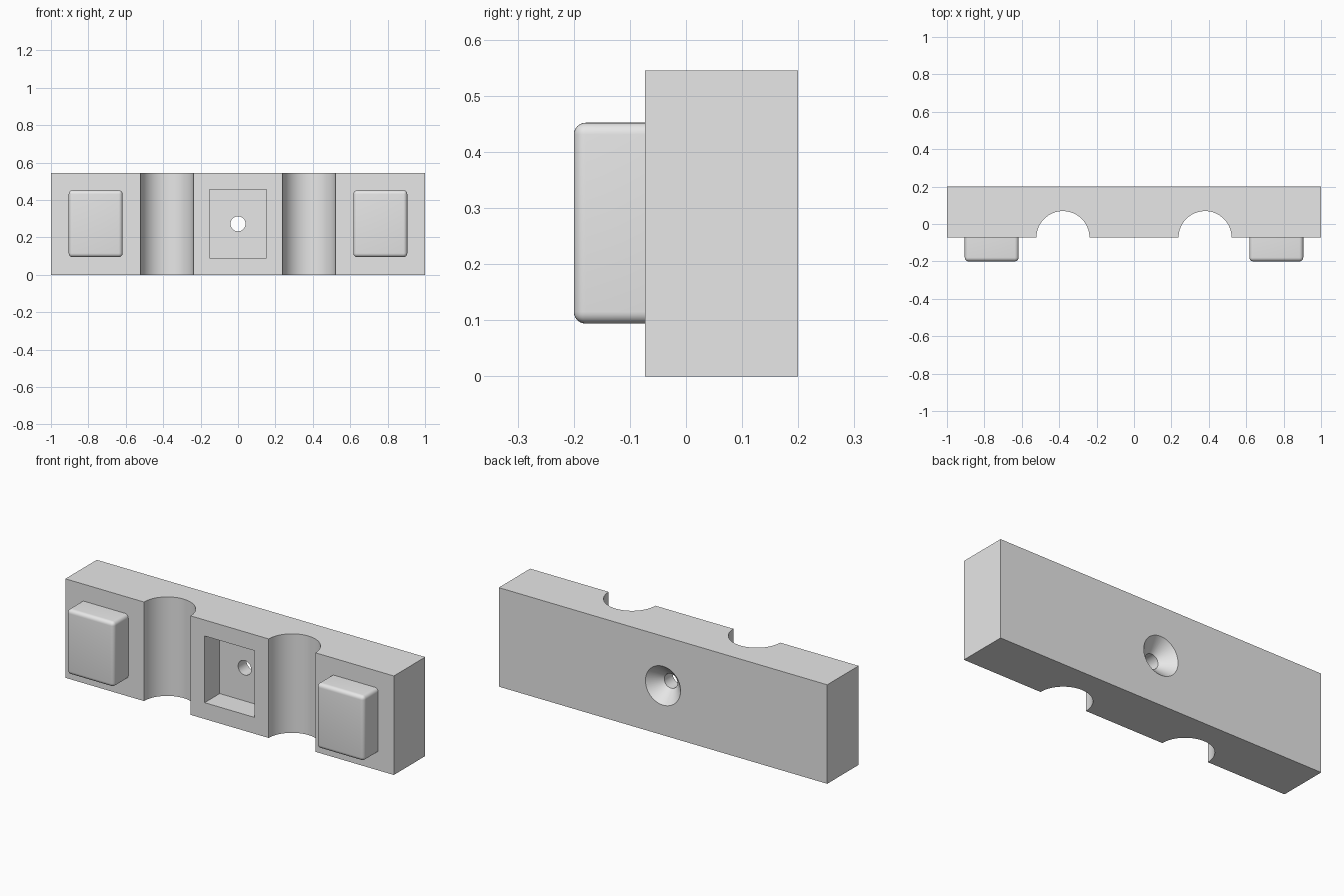
import bpy, bmesh, math
from mathutils import Matrix, Vector

cube = bpy.data.objects.get("Cube")
if cube:
    bpy.data.objects.remove(cube, do_unlink=True)

H = 0.545                       # block height
FRONT, BACK = -0.073, 0.2       # block faces
MID = H / 2

grey = bpy.data.materials.new("plain_grey")
grey.use_nodes = True
grey.diffuse_color = (0.8, 0.8, 0.8, 1)
grey.node_tree.nodes["Principled BSDF"].inputs["Base Color"].default_value = (0.8, 0.8, 0.8, 1)


def make(name, bm):
    bmesh.ops.recalc_face_normals(bm, faces=bm.faces)
    mesh = bpy.data.meshes.new(name)
    bm.to_mesh(mesh)
    bm.free()
    mesh.materials.append(grey)
    obj = bpy.data.objects.new(name, mesh)
    bpy.context.collection.objects.link(obj)
    return obj


def box(lo, hi):
    bm = bmesh.new()
    lo, hi = Vector(lo), Vector(hi)
    size = Matrix.Diagonal((hi - lo).to_4d())
    bmesh.ops.create_cube(bm, size=1, matrix=Matrix.Translation((lo + hi) / 2) @ size)
    return bm


def select_only(obj):
    bpy.ops.object.select_all(action='DESELECT')
    obj.select_set(True)
    bpy.context.view_layer.objects.active = obj


def cut(target, cutter):
    cutter.hide_render = True
    mod = target.modifiers.new("cut", 'BOOLEAN')
    mod.operation, mod.solver, mod.object = 'DIFFERENCE', 'EXACT', cutter
    select_only(target)
    bpy.ops.object.modifier_apply(modifier=mod.name)
    bpy.data.objects.remove(cutter, do_unlink=True)


# Block: plan outline with two half-round channels, extruded upwards
def channel(cx, radius=0.142, steps=32):
    return [(cx - radius * math.cos(math.pi * i / steps),
             FRONT + radius * math.sin(math.pi * i / steps)) for i in range(steps + 1)]


outline = [(-1, FRONT), *channel(-0.38), *channel(0.38), (1, FRONT), (1, BACK), (-1, BACK)]
bm = bmesh.new()
base = bm.faces.new([bm.verts.new((x, y, 0)) for x, y in outline])
top = bmesh.ops.extrude_face_region(bm, geom=[base])["geom"]
bmesh.ops.translate(bm, verts=[v for v in top if isinstance(v, bmesh.types.BMVert)], vec=(0, 0, H))
block = make("mounting_block", bm)

# Rectangular pocket in the front
cut(block, make("pocket_cutter", box((-0.152, FRONT - 0.1, 0.09), (0.152, 0.058, 0.457))))

# Screw hole with a countersink at the back, as one turned profile
bm = bmesh.new()
rings = []
for y, r in [(0, 0.04), (0.131, 0.04), (BACK, 0.107), (BACK + 0.01, 0.117)]:
    rings.append([bm.verts.new((r * math.cos(a), y, MID + r * math.sin(a)))
                  for a in (math.tau * i / 48 for i in range(48))])
for r0, r1 in zip(rings, rings[1:]):
    for i in range(48):
        j = (i + 1) % 48
        bm.faces.new((r0[i], r0[j], r1[j], r1[i]))
bm.faces.new(rings[0])
bm.faces.new(rings[-1])
cut(block, make("screw_hole_cutter", bm))

# Raised pads with rounded edges, flat against the block
pads = []
for side, name in ((-1, "right_pad"), (1, "left_pad")):
    x0, x1 = sorted((side * 0.617, side * 0.905))
    bm = box((x0, -0.2, 0.094), (x1, FRONT + 0.003, 0.452))
    edges = [e for e in bm.edges if any(v.co.y < FRONT for v in e.verts)]
    bmesh.ops.bevel(bm, geom=edges, offset=0.021, segments=6, profile=0.5, affect='EDGES')
    pads.append(make(name, bm))

for obj in [block, *pads]:
    select_only(obj)
    bpy.ops.object.shade_smooth_by_angle(angle=math.radians(30))
